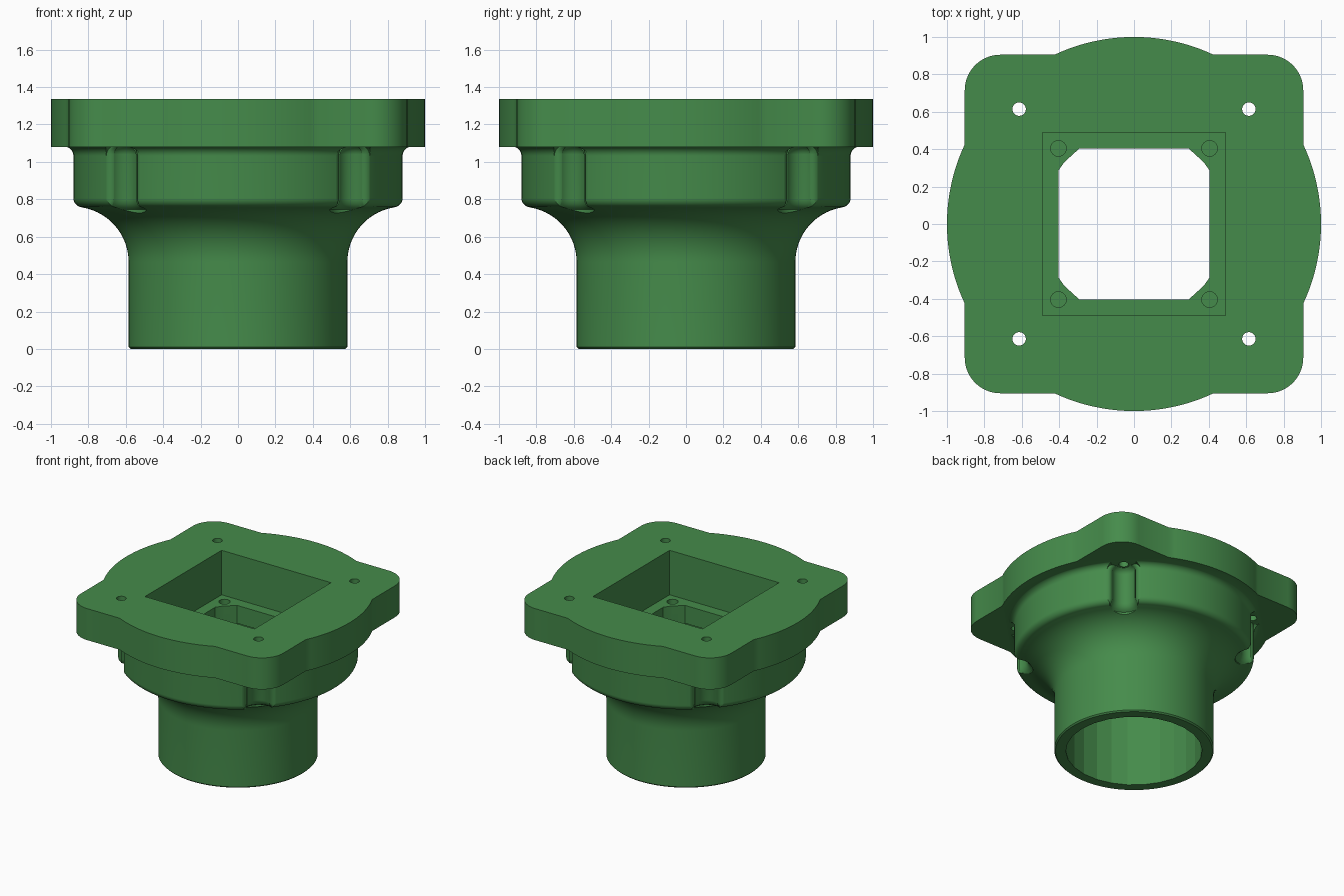
import bpy, bmesh, math
from math import sin, cos, pi

if "Cube" in bpy.data.objects:
    bpy.data.objects.remove(bpy.data.objects["Cube"])


def loft(name, layers, cap=True, wrap=False):
    """Skin equal-length closed rings of 3D points into a solid."""
    bm = bmesh.new()
    rings = [[bm.verts.new(p) for p in ring] for ring in layers]
    n = len(rings[0])
    for a, b in zip(rings, rings[1:]):
        for i in range(n):
            j = (i + 1) % n
            bm.faces.new((a[i], a[j], b[j], b[i]))
    bm.faces.new(rings[0][::-1])
    bm.faces.new(rings[-1])
    bmesh.ops.recalc_face_normals(bm, faces=bm.faces)
    me = bpy.data.meshes.new(name)
    bm.to_mesh(me)
    bm.free()
    ob = bpy.data.objects.new(name, me)
    bpy.context.collection.objects.link(ob)
    return ob


def prism(name, pts, z0, z1):
    return loft(name, [[(x, y, z) for x, y in pts] for z in (z0, z1)])


def circle(r, n, cx=0, cy=0):
    return [(cx + r * cos(2 * pi * i / n), cy + r * sin(2 * pi * i / n)) for i in range(n)]


def arc(cx, cy, r, a0, a1, n):
    """Points on an arc, angles in degrees."""
    return [(cx + r * cos(math.radians(a0 + (a1 - a0) * i / n)),
             cy + r * sin(math.radians(a0 + (a1 - a0) * i / n))) for i in range(n + 1)]


def spin4(pts):
    """Repeat points at four quarter turns."""
    out = []
    for c, s in ((1, 0), (0, 1), (-1, 0), (0, -1)):
        out += [(c * x - s * y, s * x + c * y) for x, y in pts]
    return out


def boolean(target, other, op='DIFFERENCE'):
    m = target.modifiers.new("bool", 'BOOLEAN')
    m.operation, m.solver, m.object = op, 'EXACT', other
    bpy.context.view_layer.objects.active = target
    bpy.ops.object.modifier_apply(modifier=m.name)
    bpy.data.objects.remove(other)


# Turned body: neck, concave flare, collar and fillet under the flange
profile = [(0.575, 0), (0.585, 0.01)]
profile += arc(0.88, 0.465, 0.295, 180, 100, 16)
profile += arc(0.83, 0.807, 0.05, -86, 0, 8)
profile += arc(0.93, 1.032, 0.05, 180, 90, 8)
profile += [(0.93, 1.2)]
body = loft("mounting_adapter", [[(x, y, z) for x, y in circle(r, 128)] for r, z in profile])


# Rounded screw grooves on the four diagonals of the collar
def groove_section(d):
    g, f = 0.085 + d, 0.04
    half = arc(0.87, 0, g, 180, 100, 10) + arc(0.83, g + f, f, -90, 0, 6)
    half += [(1.05, g + f)]
    return half + [(u, -v) for u, v in half[:0:-1]]


levels = [(0.70, 0.04), (0.745, 0.04), (0.757, 0.022), (0.775, 0.008), (0.80, 0),
          (1.04, 0), (1.058, -0.007), (1.07, -0.018), (1.085, -0.04)]
for k in range(4):
    a = pi / 4 + k * pi / 2
    boolean(body, loft("groove_cutter", [
        [(u * cos(a) - v * sin(a), u * sin(a) + v * cos(a), z) for u, v in groove_section(d)]
        for z, d in levels]))

# Flange: disc merged with a rounded square
half_side, corner = 0.905, 0.19
a = math.degrees(math.acos(half_side))
c = half_side - corner
outline = spin4(arc(0, 0, 1, -a, a, 20) + arc(c, c, corner, 0, 90, 14))
boolean(body, prism("flange", outline, 1.08, 1.335), 'UNION')

# Square pocket, clipped square opening and faceted bore
boolean(body, prism("pocket_cutter", spin4([(0.49, 0.49)]), 0.975, 1.5))
quadrant = [(0.404, 0.286), (0.373, 0.33), (0.292, 0.404)]
opening = quadrant + [(-x, y) for x, y in quadrant[::-1]]
opening += [(-x, -y) for x, y in opening]
boolean(body, prism("opening_cutter", opening, 0.78, 1.1))
boolean(body, prism("bore_cutter", circle(0.5, 26), -0.1, 0.83))

# Through holes in the flange and blind holes in the pocket floor
for sx in (-1, 1):
    for sy in (-1, 1):
        boolean(body, prism("flange_hole", circle(0.036, 24, 0.614 * sx, 0.614 * sy), 1.0, 1.5))
        boolean(body, prism("floor_hole", circle(0.042, 24, 0.404 * sx, 0.404 * sy), 0.85, 1.1))

# Shading and colour
body.select_set(True)
bpy.context.view_layer.objects.active = body
bpy.ops.object.shade_smooth_by_angle(angle=math.radians(25))
for p in body.data.polygons:
    if p.center.xy.length < 0.505 and p.center.z < 0.9:
        p.use_smooth = False
mat = bpy.data.materials.new("green")
mat.diffuse_color = (0.06, 0.26, 0.07, 1)
mat.use_nodes = True
mat.node_tree.nodes["Principled BSDF"].inputs["Base Color"].default_value = mat.diffuse_color
body.data.materials.clear()
body.data.materials.append(mat)
